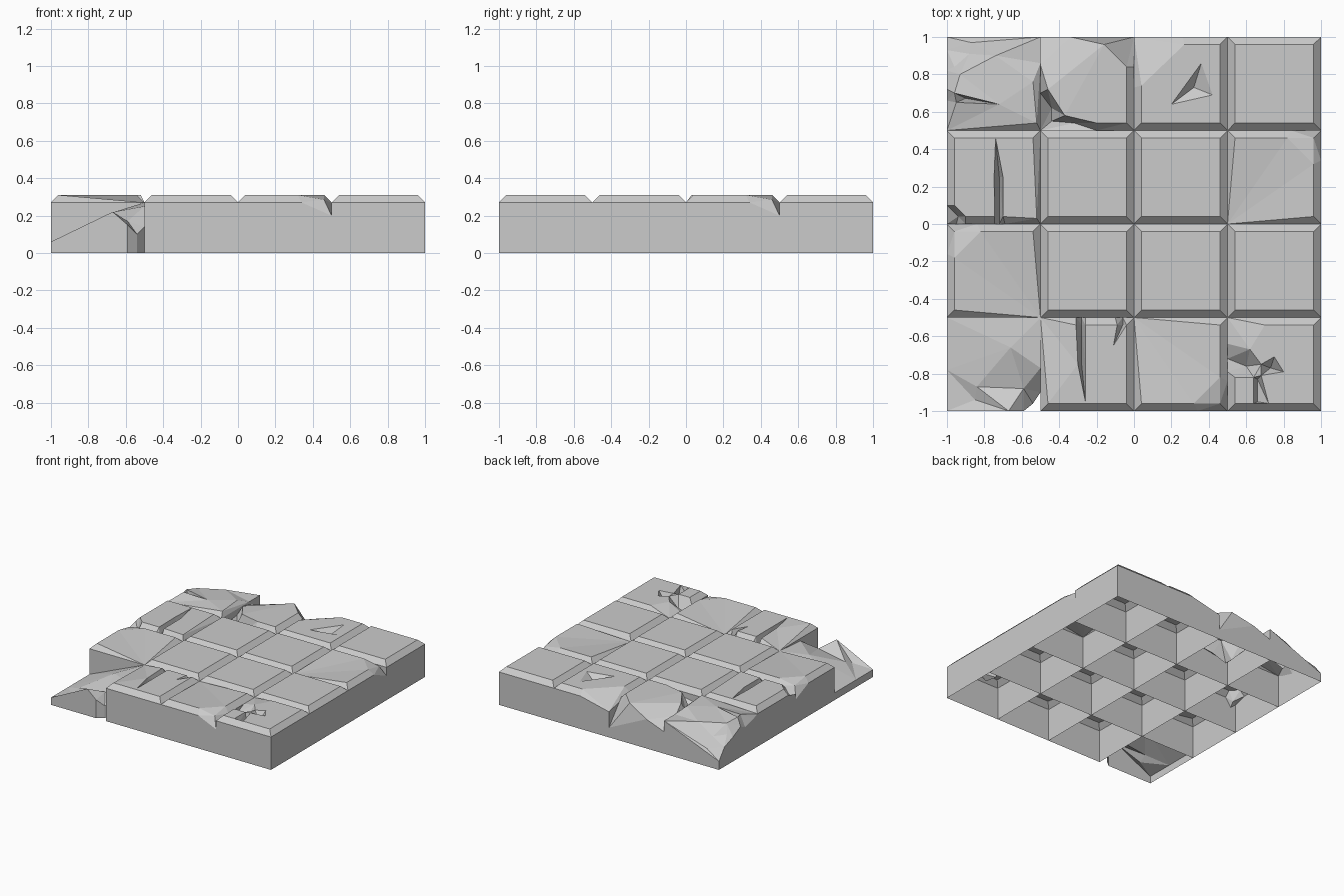
import bpy, bmesh
from mathutils import Vector
from mathutils.geometry import delaunay_2d_cdt

if "Cube" in bpy.data.objects:
    bpy.data.objects.remove(bpy.data.objects["Cube"])

S, H, LOW, B = 0.5, 0.31, 0.27, 0.04   # tile size, top height, bevel foot, bevel width


def square(col, row, inset, z):
    x, y = -1 + S * col, -1 + S * row
    a, b = inset, S - inset
    return [(x + a, y + a, z), (x + b, y + a, z), (x + b, y + b, z), (x + a, y + b, z)]


def tile(col, row, outline=None, plateau=None, rims=(), pits=()):
    """Open-bottomed paving stone: outline edge, raised plateau, cracked rims and pit points."""
    pts, edges = [], []

    def add(loop, closed=True):
        start = len(pts)
        pts.extend((p[0], p[1], p[2] if len(p) > 2 else H) for p in loop)
        n = len(loop)
        edges.extend((start + i, start + (i + 1) % n) for i in range(n if closed else n - 1))

    add(outline or square(col, row, 0, LOW))
    if plateau is None:
        plateau = square(col, row, B, H)
    if plateau:
        add(plateau)
    for r in rims:
        add(r, False)
    pts.extend(pits)
    verts, _, faces, origin, _, _ = delaunay_2d_cdt(
        [Vector(p[:2]) for p in pts], edges, [], 1, 1e-5)
    bm = bmesh.new()
    vs = [bm.verts.new((v.x, v.y, pts[o[0]][2] if o else 0.29)) for v, o in zip(verts, origin)]
    for f in faces:
        bm.faces.new([vs[i] for i in f])
    # side walls down to the ground
    rim = [e for e in bm.edges if e.is_boundary]
    new = bmesh.ops.extrude_edge_only(bm, edges=rim)["geom"]
    for v in new:
        if isinstance(v, bmesh.types.BMVert):
            v.co.z = 0
    bmesh.ops.recalc_face_normals(bm, faces=bm.faces)
    if sum(f.normal.z * f.calc_area() for f in bm.faces) < 0:
        bmesh.ops.reverse_faces(bm, faces=bm.faces)
    bmesh.ops.dissolve_limit(bm, angle_limit=0.01, verts=bm.verts, edges=bm.edges)
    me = bpy.data.meshes.new("paving_stone")
    bm.to_mesh(me)
    bm.free()
    ob = bpy.data.objects.new(f"paving_stone_{col}_{row}", me)
    bpy.context.collection.objects.link(ob)


# intact stones
for c, r in [(1, 1), (2, 1), (3, 1), (1, 2), (2, 2), (3, 3)]:
    tile(c, r)

# sunken front-left stone with a missing corner
tile(0, 0,
     outline=[(-1, -1, .06), (-.67, -1, .22), (-.59, -1, .15), (-.54, -.96, .1), (-.5, -.9, .14),
              (-.5, -.77, .25), (-.5, -.5, .27), (-1, -.5, .06), (-1, -.78, .06)],
     plateau=[], rims=[[(-1, -.78, .06), (-.84, -.87, .13), (-.67, -1, .22)]],
     pits=[(-.59, -.88, .17), (-.85, -.94, .1), (-.66, -.66, .22)])

# front row: long crack and a small one
tile(1, 0,
     plateau=[(-.46, -.96), (-.04, -.96), (-.04, -.54), (-.06, -.54, .25), (-.09, -.54),
              (-.26, -.54), (-.28, -.54, .23), (-.31, -.54), (-.5, -.5)],
     outline=[(-.5, -1, LOW), (0, -1, LOW), (0, -.5, LOW), (-.06, -.5, .22), (-.1, -.5, LOW),
              (-.26, -.5, LOW), (-.28, -.5, .22), (-.31, -.5, LOW), (-.5, -.5, LOW)],
     rims=[[(-.31, -.54), (-.3, -.75), (-.26, -.95), (-.26, -.75), (-.26, -.54)],
           [(-.09, -.54), (-.11, -.65), (-.04, -.54)]],
     pits=[(-.28, -.75, .2)])

# chipped corner stones
tile(2, 0,
     outline=[(0, -1, LOW), (.34, -1, LOW), (.5, -1, .2), (.5, -.84, LOW), (.5, -.5, LOW), (0, -.5, LOW)],
     plateau=[(.04, -.96), (.32, -.96), (.46, -.82), (.46, -.54), (0, -.5)],
     pits=[(.46, -.96, .285)])
tile(3, 2,
     outline=[(.5, 0, LOW), (1, 0, LOW), (1, .34, LOW), (1, .5, .2), (.84, .5, LOW), (.5, .5, LOW)],
     plateau=[(.5, 0), (.96, .04), (.96, .32), (.82, .46), (.54, .46)],
     pits=[(.96, .46, .285)])
tile(0, 1,
     outline=[(-1, -.5, LOW), (-.5, -.5, LOW), (-.5, 0, LOW), (-.84, 0, LOW), (-1, 0, .2), (-1, -.16, LOW)],
     plateau=[(-.96, -.46), (-.5, -.5), (-.54, -.04), (-.82, -.04), (-.96, -.18)],
     pits=[(-.96, -.04, .285)])

# cratered front-right stone
tile(3, 0,
     outline=[(.5, -1, LOW), (1, -1, LOW), (1, -.5, LOW), (.7, -.5, LOW), (.5, -.5, LOW),
              (.5, -.64, LOW), (.5, -.72, .23), (.5, -.79, LOW)],
     plateau=[(.54, -.96), (.64, -.96), (.66, -.95, .25), (.72, -.96), (.96, -.96), (.96, -.54),
              (.7, -.54), (.62, -.67), (.5, -.64, LOW), (.5, -.79, LOW), (.54, -.82)],
     rims=[[(.62, -.67), (.68, -.75), (.75, -.71), (.8, -.79), (.68, -.81), (.72, -.96)],
           [(.54, -.82), (.64, -.82), (.64, -.96)]],
     pits=[(.6, -.76, .22), (.73, -.77, .24), (.66, -.83, .23)])

# left stone with a long crack and a nick
tile(0, 2,
     outline=[(-1, 0, .24), (-.95, 0, .2), (-.9, 0, LOW), (-.745, 0, LOW), (-.72, 0, .22),
              (-.69, 0, LOW), (-.5, 0, LOW), (-.5, .5, LOW), (-1, .5, LOW), (-1, .1, LOW)],
     plateau=[(-.96, .1), (-.94, .04, .23), (-.9, .04), (-.745, .04), (-.72, .04, .23), (-.7, .04),
              (-.52, .03), (-.54, .46), (-.96, .46)],
     rims=[[(-.745, .04), (-.748, .25), (-.74, .46), (-.7, .25), (-.7, .04)],
           [(-.96, .1), (-.89, .16), (-.9, .04)]],
     pits=[(-.72, .25, .2)])

# shattered back-left stone
tile(0, 3,
     outline=[(-1, .5, LOW), (-.5, .5, LOW), (-.5, .86, LOW), (-.5, 1, .27), (-1, 1, .07),
              (-1, .93, .16), (-1, .82, .2), (-1, .72, .25), (-1, .66, .22), (-1, .55, .25)],
     plateau=[(-1, .5, LOW), (-.52, .54), (-.54, .76), (-.74, .9, .29), (-.93, .8, .29),
              (-.96, .7), (-.72, .64), (-.95, .65)],
     pits=[(-.88, .91, .21), (-.87, .97, .13), (-.96, .84, .22), (-.9, .672, .22)])

# broken back stone with a deep front pit
tile(1, 3,
     outline=[(-.5, .5, .2), (-.2, .5, .25), (0, .5, LOW), (0, .84, LOW), (0, 1, .08),
              (-.34, 1, .24), (-.5, 1, .18), (-.5, .85, .25), (-.5, .7, .22)],
     plateau=[(-.37, .58), (-.2, .54), (-.04, .54), (-.04, .84), (-.16, .96), (-.46, .72, .3)],
     pits=[(-.44, .62, .15), (-.44, .55, .15), (-.32, .54, .2)])

# back stone with a sliced corner and a shallow dent
tile(2, 3,
     outline=[(0, .5, LOW), (.5, .5, LOW), (.5, 1, LOW), (.26, 1, LOW), (0, 1, .21), (0, .73, LOW)],
     plateau=[(.04, .54), (.46, .54), (.46, .96), (.27, .96), (.04, .74)],
     rims=[[(.2, .64), (.42, .69), (.36, .86), (.2, .64)]],
     pits=[(.32, .73, .26)])
